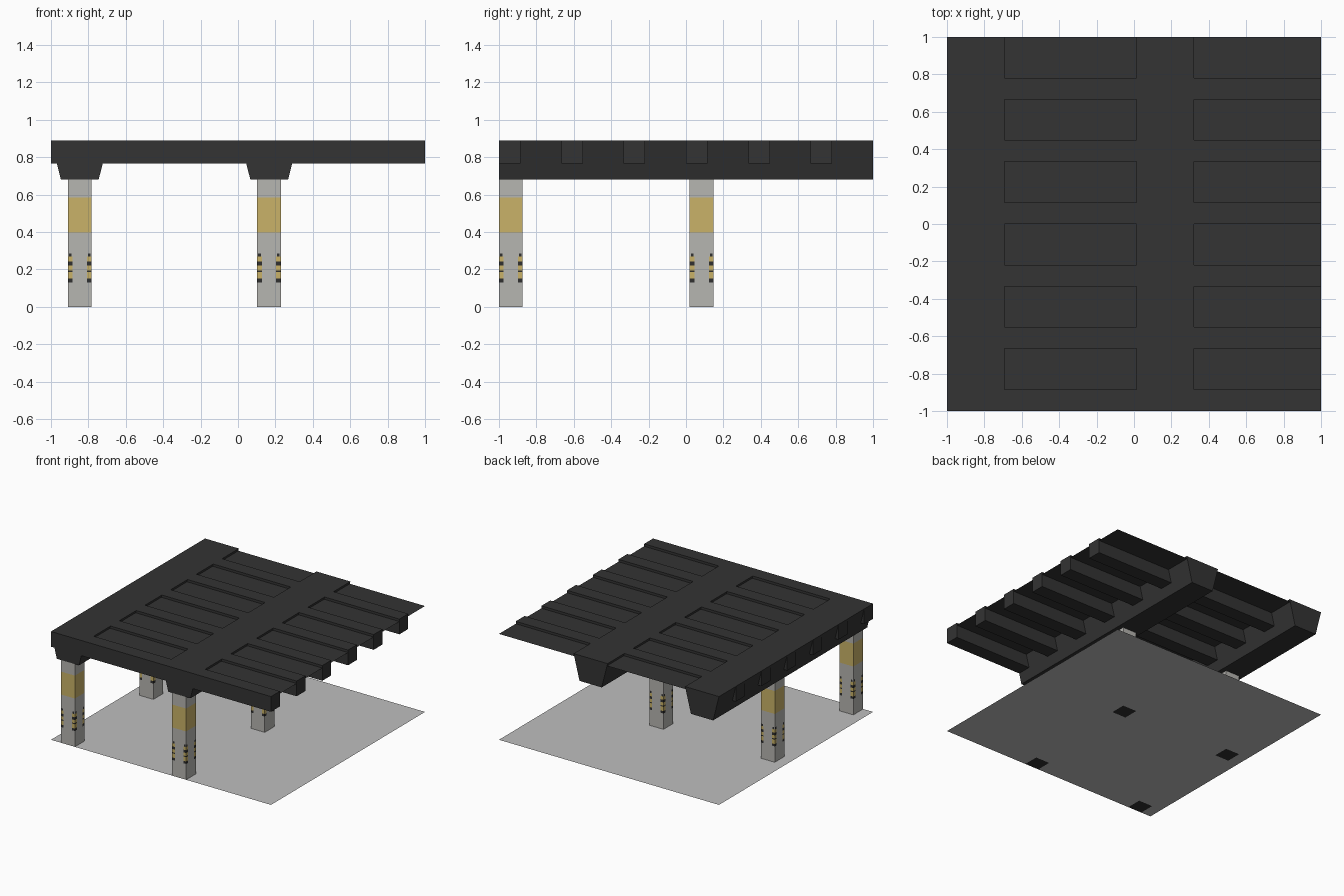
import bpy, bmesh

if "Cube" in bpy.data.objects:
    bpy.data.objects.remove(bpy.data.objects["Cube"])


def material(name, rgb):
    m = bpy.data.materials.new(name)
    m.diffuse_color = (*rgb, 1)
    m.use_nodes = True
    m.node_tree.nodes["Principled BSDF"].inputs["Base Color"].default_value = m.diffuse_color
    return m


ROOF = material("dark_asphalt", (0.033, 0.033, 0.033))
GROUND = material("light_concrete", (0.52, 0.52, 0.52))
CONCRETE = material("column_concrete", (0.47, 0.465, 0.44))
YELLOW = material("yellow_paint", (0.59, 0.45, 0.14))
BLACK = material("black_rubber", (0.03, 0.03, 0.03))

TOP, RIB_Z, BEAM_Z, SHEET_Z = 0.89, 0.765, 0.68, 0.87
COL_X, COL_Y, COL_W = (-0.91, 0.102), (-1.0, 0.02), 0.127


def finish(name, bm, mats):
    me = bpy.data.meshes.new(name)
    bm.to_mesh(me)
    bm.free()
    for m in mats:
        me.materials.append(m)
    ob = bpy.data.objects.new(name, me)
    bpy.context.collection.objects.link(ob)
    return ob


def prism(name, section, axis, lo, hi, mat):
    """Extrude a cross-section along x (section is y,z) or y (section is x,z)."""
    bm = bmesh.new()
    place = (lambda a, z: (lo, a, z)) if axis == 0 else (lambda a, z: (a, lo, z))
    face = bm.faces.new([bm.verts.new(place(a, z)) for a, z in section])
    ext = bmesh.ops.extrude_face_region(bm, geom=[face])
    verts = [g for g in ext["geom"] if isinstance(g, bmesh.types.BMVert)]
    move = [0, 0, 0]
    move[axis] = hi - lo
    bmesh.ops.translate(bm, verts=verts, vec=move)
    bmesh.ops.recalc_face_normals(bm, faces=bm.faces)
    return finish(name, bm, [mat])


# ground slab, open under the columns
bm = bmesh.new()
xs = [-1] + [v for x in COL_X for v in (x, x + COL_W)] + [1]
ys = [v for y in COL_Y for v in (y, y + COL_W)] + [1]
for i in range(len(xs) - 1):
    for j in range(len(ys) - 1):
        if i % 2 == 1 and j % 2 == 0:
            continue
        bm.faces.new([bm.verts.new((x, y, 0)) for x, y in (
            (xs[i], ys[j]), (xs[i + 1], ys[j]),
            (xs[i + 1], ys[j + 1]), (xs[i], ys[j + 1]))])
bmesh.ops.remove_doubles(bm, verts=bm.verts, dist=1e-5)
finish("ground", bm, [GROUND])

# tapered main beams
for n, x in enumerate((-1.0, 0.013)):
    w = 0.308
    prism(f"main_beam_{n + 1}",
          [(x, TOP), (x + 0.053, BEAM_Z), (x + w - 0.053, BEAM_Z), (x + w, TOP)],
          1, -1, 1, ROOF)

# cross ribs
for k in range(6):
    y = -1 + k / 3
    prism(f"cross_rib_{k + 1}",
          [(y, RIB_Z), (y + 0.115, RIB_Z), (y + 0.115, TOP), (y, TOP)],
          0, -1, 1, ROOF)

# thin deck sheet, slightly sunk between ribs and beams
bm = bmesh.new()
bm.faces.new([bm.verts.new(p) for p in (
    (-0.84, -0.95, SHEET_Z), (1, -0.95, SHEET_Z), (1, 1, SHEET_Z), (-0.84, 1, SHEET_Z))])
finish("deck_sheet", bm, [ROOF])

# columns with a painted band and striped corner guards
LEVELS = [0, 0.13, 0.15, 0.185, 0.194, 0.22, 0.242, 0.268, 0.286, 0.397, 0.585, BEAM_Z]
EDGE = [0, 0.006, 0.02, 0.025]
OFFS = EDGE + [COL_W - e for e in reversed(EDGE)]


def column_colour(level, strip):
    near = min(strip, 6 - strip)          # 0 = at the corner, 3 = middle of the side
    if level == 9:
        return 1                          # painted band
    if 1 <= level <= 7 and near < 3:
        if level == 7 and near != 1:
            return 0                      # narrower top stripe
        return 2 if level % 2 else 1      # guard stripes
    return 0


def column(name, x, y):
    bm = bmesh.new()
    w = COL_W
    ring = ([(o, 0) for o in OFFS[:-1]] + [(w, o) for o in OFFS[:-1]] +
            [(w - o, w) for o in OFFS[:-1]] + [(0, w - o) for o in OFFS[:-1]])
    rows = [[bm.verts.new((x + a, y + b, z)) for a, b in ring] for z in LEVELS]
    n = len(ring)
    for l in range(len(LEVELS) - 1):
        for i in range(n):
            j = (i + 1) % n
            f = bm.faces.new((rows[l][i], rows[l][j], rows[l + 1][j], rows[l + 1][i]))
            f.material_index = column_colour(l, i % 7)
    bm.faces.new(rows[-1])
    bm.faces.new(rows[0][::-1]).material_index = 2
    finish(name, bm, [CONCRETE, YELLOW, BLACK])


for row, y in zip(("front", "back"), COL_Y):
    for side, x in zip(("left", "right"), COL_X):
        column(f"{row}_{side}_column", x, y)
